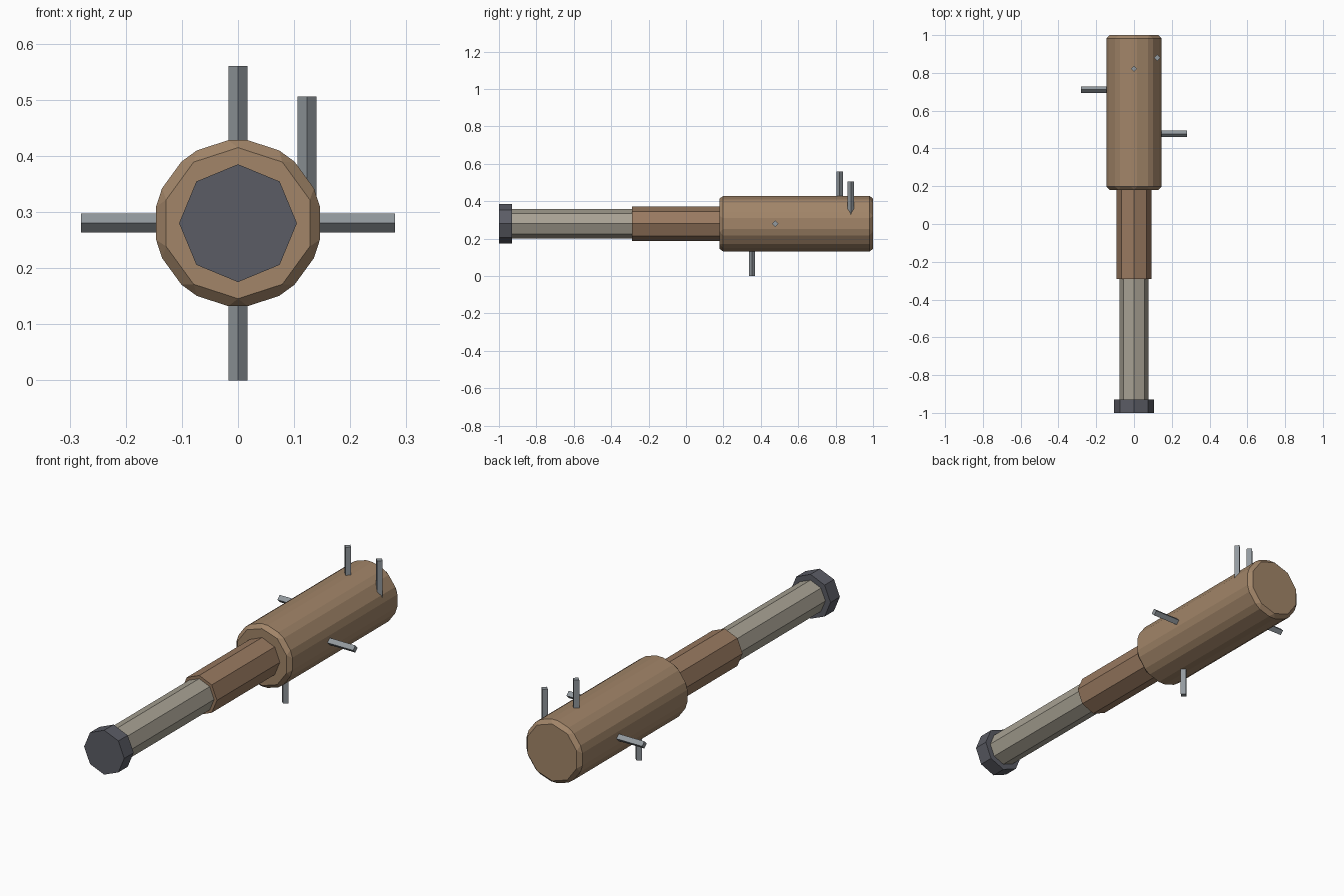
import bpy, math
from mathutils import Vector

if "Cube" in bpy.data.objects:
    bpy.data.objects.remove(bpy.data.objects["Cube"])

AXIS_Z = 0.28


def material(name, rgb):
    m = bpy.data.materials.new(name)
    m.diffuse_color = (*rgb, 1)
    m.use_nodes = True
    m.node_tree.nodes["Principled BSDF"].inputs["Base Color"].default_value = m.diffuse_color
    return m


WOOD = material("wood", (0.36, 0.235, 0.14))
DARK_WOOD = material("reddish wood", (0.32, 0.195, 0.118))
WRAP = material("grey wrap", (0.39, 0.36, 0.295))
POMMEL = material("dark metal", (0.105, 0.108, 0.13))
STEEL = material("nail steel", (0.29, 0.32, 0.345))


def prism(name, sides, radius, start, end, mat):
    """Regular prism between two points, with a corner on the upper side."""
    start, end = Vector(start), Vector(end)
    axis = (end - start).normalized()
    up = Vector((0, 0, 1)) if abs(axis.z) < 0.9 else Vector((0, 1, 0))
    side = axis.cross(up)
    angles = [2 * math.pi * i / sides for i in range(sides)]
    ring = [radius * (math.cos(a) * up + math.sin(a) * side) for a in angles]
    verts = [start + v for v in ring] + [end + v for v in ring]
    faces = [(i, i + sides, (i + 1) % sides + sides, (i + 1) % sides)
             for i in range(sides)]
    faces += [tuple(range(sides)), tuple(reversed(range(sides, 2 * sides)))]
    mesh = bpy.data.meshes.new(name)
    mesh.from_pydata(verts, [], [tuple(reversed(f)) for f in faces])
    mesh.materials.append(mat)
    obj = bpy.data.objects.new(name, mesh)
    bpy.context.collection.objects.link(obj)
    return obj


def section(name, sides, radius, y0, y1, mat):
    return prism(name, sides, radius, (0, y0, AXIS_Z), (0, y1, AXIS_Z), mat)


# Club body along the y axis
head = section("club_head", 10, 0.1535, 0.18, 1.0, WOOD)
bevel = head.modifiers.new("chamfer", "BEVEL")
bevel.width = 0.018
bevel.segments = 1
section("shaft", 8, 0.093, -0.29, 0.19, DARK_WOOD)
section("grip", 8, 0.078, -0.94, -0.28, WRAP)
section("pommel", 8, 0.105, -1.0, -0.93, POMMEL)

# Square nails driven into the head: inner point, outer point
nails = {
    "nail_top": ((0, 0.822, 0.36), (0, 0.822, 0.56)),
    "nail_top_right": ((0.123, 0.881, 0.30), (0.123, 0.881, 0.506)),
    "nail_right": ((0.08, 0.477, AXIS_Z), (0.28, 0.477, AXIS_Z)),
    "nail_left": ((-0.08, 0.711, AXIS_Z), (-0.28, 0.711, AXIS_Z)),
    "nail_bottom": ((0, 0.353, 0.2), (0, 0.353, 0)),
}
for name, (inner, outer) in nails.items():
    prism(name, 4, 0.017, inner, outer, STEEL)
